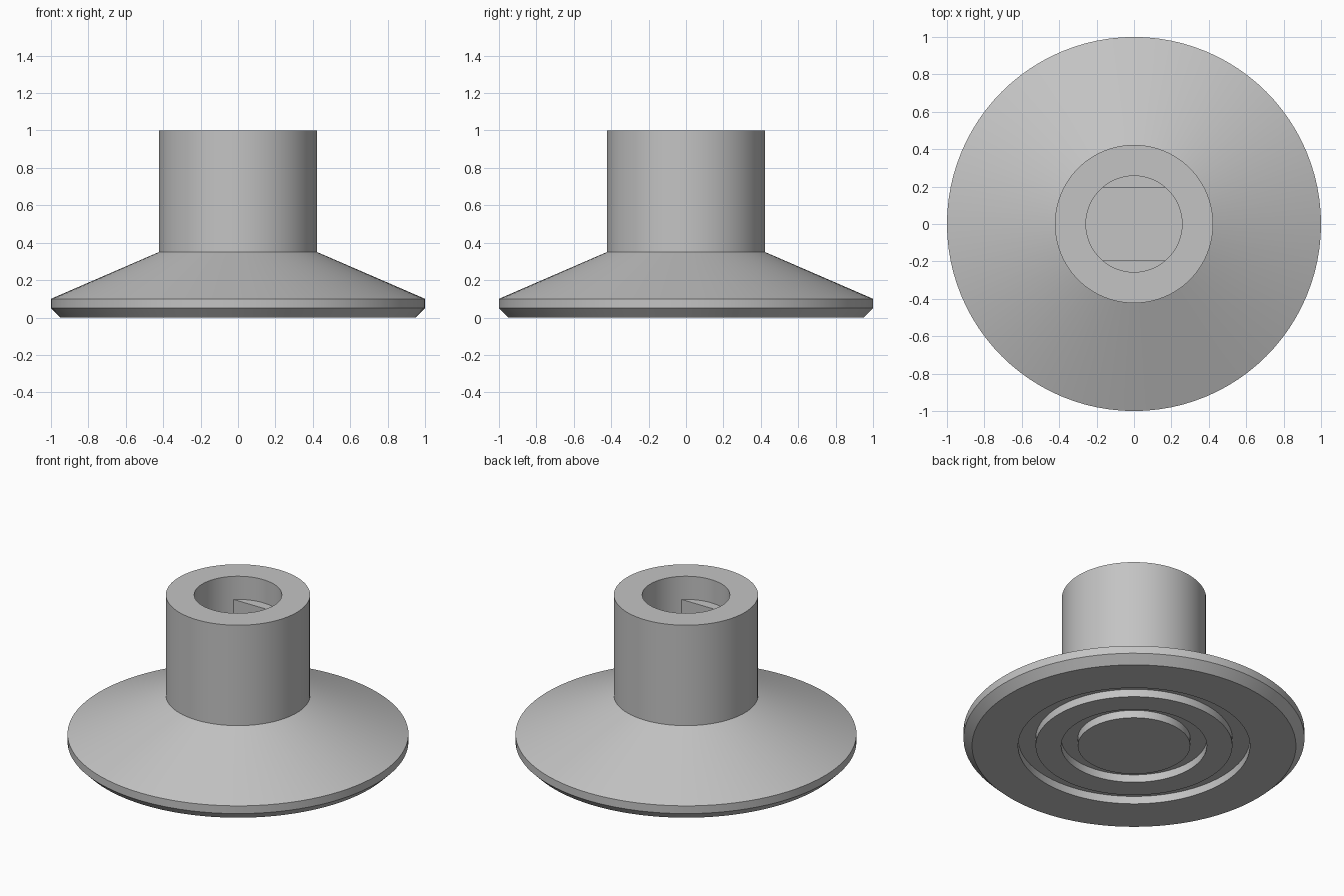
import bpy
import bmesh
from math import asin, cos, sin, tau, pi, radians

SEGMENTS = 96
BORE_RADIUS = 0.257
FLAT_OFFSET = 0.195
LEDGE_Z = 0.85
BORE_FLOOR = 0.4

default_cube = bpy.data.objects.get("Cube")
if default_cube:
    bpy.data.objects.remove(default_cube, do_unlink=True)

grey = bpy.data.materials.new("plain_grey")
grey.use_nodes = True
grey.diffuse_color = (0.55, 0.55, 0.55, 1)
grey.node_tree.nodes["Principled BSDF"].inputs["Base Color"].default_value = grey.diffuse_color


def finish(name, bm):
    """Turn a bmesh into a smooth-shaded object with crisp edges."""
    bmesh.ops.remove_doubles(bm, verts=bm.verts, dist=0.0001)
    bmesh.ops.recalc_face_normals(bm, faces=bm.faces)
    mesh = bpy.data.meshes.new(name)
    bm.to_mesh(mesh)
    bm.free()
    mesh.materials.append(grey)
    obj = bpy.data.objects.new(name, mesh)
    bpy.context.collection.objects.link(obj)
    bpy.ops.object.select_all(action="DESELECT")
    obj.select_set(True)
    bpy.context.view_layer.objects.active = obj
    bpy.ops.object.shade_smooth_by_angle(angle=radians(20))
    return obj


def groove(inner, outer, depth=0.05):
    """Profile points of a square ring groove in the underside."""
    return [(inner, 0), (inner, depth), (outer, depth), (outer, 0)]


# Flanged foot: underside grooves, chamfered rim, cone, collar and round bore
profile = [(0, 0)] + groove(0.33, 0.427) + groove(0.577, 0.68) + [
    (0.95, 0), (1, 0.05), (1, 0.1),
    (0.423, 0.35), (0.423, 1),
    (BORE_RADIUS, 1), (BORE_RADIUS, BORE_FLOOR), (0, BORE_FLOOR),
]
bm = bmesh.new()
verts = [bm.verts.new((r, 0, z)) for r, z in profile]
edges = [bm.edges.new(pair) for pair in zip(verts, verts[1:])]
bmesh.ops.spin(bm, geom=verts + edges, cent=(0, 0, 0), axis=(0, 0, 1),
               angle=tau, steps=SEGMENTS, use_merge=False)
finish("flanged_foot", bm)

# Two segment-shaped ledges that narrow the lower bore with parallel flats
start = asin(FLAT_OFFSET / BORE_RADIUS)
for name, turn in (("back_bore_flat", 0), ("front_bore_flat", pi)):
    bm = bmesh.new()
    steps = 24
    angles = [turn + start + (pi - 2 * start) * i / steps for i in range(steps + 1)]
    outline = [bm.verts.new((BORE_RADIUS * cos(a), BORE_RADIUS * sin(a), BORE_FLOOR))
               for a in angles]
    base = bm.faces.new(outline)
    top = bmesh.ops.extrude_face_region(bm, geom=[base], use_keep_orig=True)
    moved = [v for v in top["geom"] if isinstance(v, bmesh.types.BMVert)]
    bmesh.ops.translate(bm, verts=moved, vec=(0, 0, LEDGE_Z - BORE_FLOOR))
    finish(name, bm)
